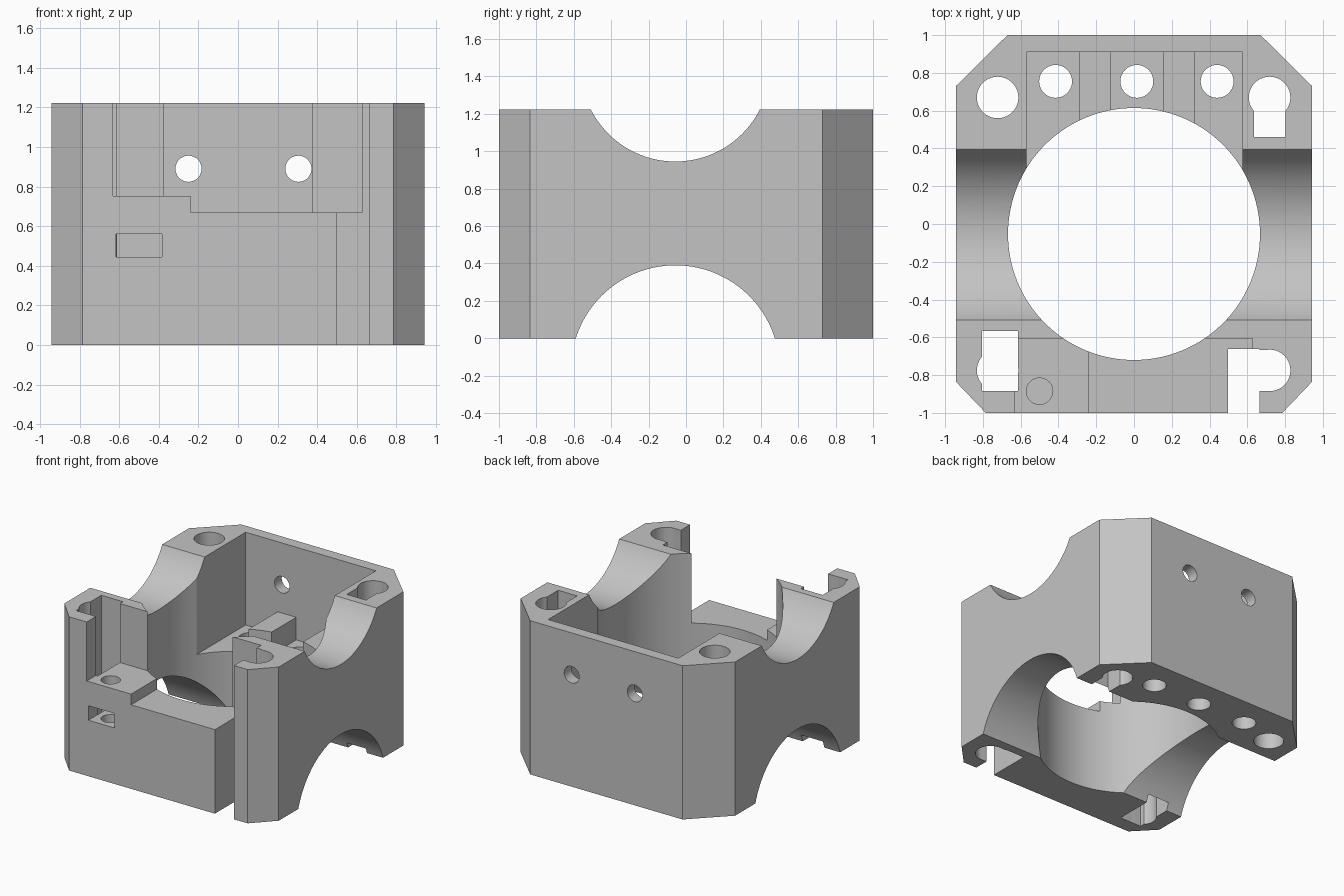
import bpy
import bmesh
from math import radians
from mathutils import Matrix, Vector

default = bpy.data.objects.get("Cube")
if default:
    bpy.data.objects.remove(default, do_unlink=True)

HEIGHT = 1.222
ABOVE = HEIGHT + 0.1
BELOW = -0.1

grey = bpy.data.materials.new("plain grey")
grey.use_nodes = True
colour = (0.55, 0.55, 0.55, 1)
grey.diffuse_color = colour
grey.node_tree.nodes["Principled BSDF"].inputs["Base Color"].default_value = colour


def finish(bm, name):
    bmesh.ops.recalc_face_normals(bm, faces=bm.faces)
    mesh = bpy.data.meshes.new(name)
    bm.to_mesh(mesh)
    bm.free()
    mesh.materials.append(grey)
    obj = bpy.data.objects.new(name, mesh)
    bpy.context.collection.objects.link(obj)
    return obj


def prism(name, outline, z0, z1):
    bm = bmesh.new()
    face = bm.faces.new([bm.verts.new((x, y, z0)) for x, y in outline])
    top = bmesh.ops.extrude_face_region(bm, geom=[face])["geom"]
    verts = [v for v in top if isinstance(v, bmesh.types.BMVert)]
    bmesh.ops.translate(bm, verts=verts, vec=(0, 0, z1 - z0))
    return finish(bm, name)


def cut(cutter):
    """Subtract the cutter from the housing, then discard it."""
    cutter.hide_render = True
    mod = housing.modifiers.new("cut", "BOOLEAN")
    mod.operation = "DIFFERENCE"
    mod.solver = "EXACT"
    mod.object = cutter
    bpy.context.view_layer.objects.active = housing
    bpy.ops.object.modifier_apply(modifier=mod.name)
    bpy.data.objects.remove(cutter, do_unlink=True)


def cut_box(x0, x1, y0, y1, z0=BELOW, z1=ABOVE):
    cut(prism("box_cutter", [(x0, y0), (x1, y0), (x1, y1), (x0, y1)], z0, z1))


def cut_round(start, end, radius, sides=40):
    a, b = Vector(start), Vector(end)
    turn = (b - a).to_track_quat("Z", "Y").to_matrix().to_4x4()
    bm = bmesh.new()
    bmesh.ops.create_cone(bm, cap_ends=True, segments=sides, radius1=radius,
                          radius2=radius, depth=(b - a).length,
                          matrix=Matrix.Translation((a + b) / 2) @ turn)
    cut(finish(bm, "round_cutter"))


# Chamfered block
half = [(0.785, -1), (0.943, -0.835), (0.943, 0.73), (0.67, 1)]
housing = prism("motor_housing", half + [(-x, y) for x, y in reversed(half)], 0, HEIGHT)

# Central bore
cut_round((0, -0.053, BELOW), (0, -0.053, ABOVE), 0.667, 128)

# Troughs across the top and bottom
cut_round((-1.2, -0.057, 1.451), (1.2, -0.057, 1.451), 0.506, 128)
cut_round((-1.2, -0.057, -0.168), (1.2, -0.057, -0.168), 0.558, 128)

# Rear pocket, with two ribs left standing between the bays
cut_box(-0.57, 0.575, 0.2, 0.91, 0.665)
for x0, x1 in [(-0.57, -0.29), (-0.125, 0.155), (0.32, 0.575)]:
    cut_box(x0, x1, 0.2, 0.91, 0.485, 0.8)

# Front opening, with a raised step on one side
cut_box(-0.63, -0.2, -1.1, -0.605, 0.753)
cut_box(-0.24, 0.627, -1.1, -0.605, 0.668)

# Corner rod holes
for x in (-0.722, 0.718):
    for y in (0.67, -0.775):
        cut_round((x, y, BELOW), (x, y, ABOVE), 0.11)

# Slots joined to the rod holes
cut_box(0.635, 0.802, 0.46, 0.68)
cut_box(-0.805, -0.615, -0.884, -0.567)
cut_box(0.6, 0.718, -0.884, -0.666)
cut_box(0.497, 0.665, -1.1, -0.661)

# Holes through the pocket floor
for x in (-0.415, 0.015, 0.44):
    cut_round((x, 0.755, BELOW), (x, 0.755, 0.6), 0.087)

# Screw holes through the rear wall
for x in (-0.25, 0.305):
    cut_round((x, 0.7, 0.89), (x, 1.1, 0.89), 0.066)

# Clamp screw hole and nut slot in the front step
cut_round((-0.5, -0.885, 0.3), (-0.5, -0.885, 0.9), 0.07)
cut_box(-0.615, -0.385, -1.1, -0.77, 0.445, 0.56)

# Smooth the round walls, keep the edges sharp
bpy.ops.object.select_all(action="DESELECT")
housing.select_set(True)
bpy.context.view_layer.objects.active = housing
bpy.ops.object.shade_smooth_by_angle(angle=radians(25))
